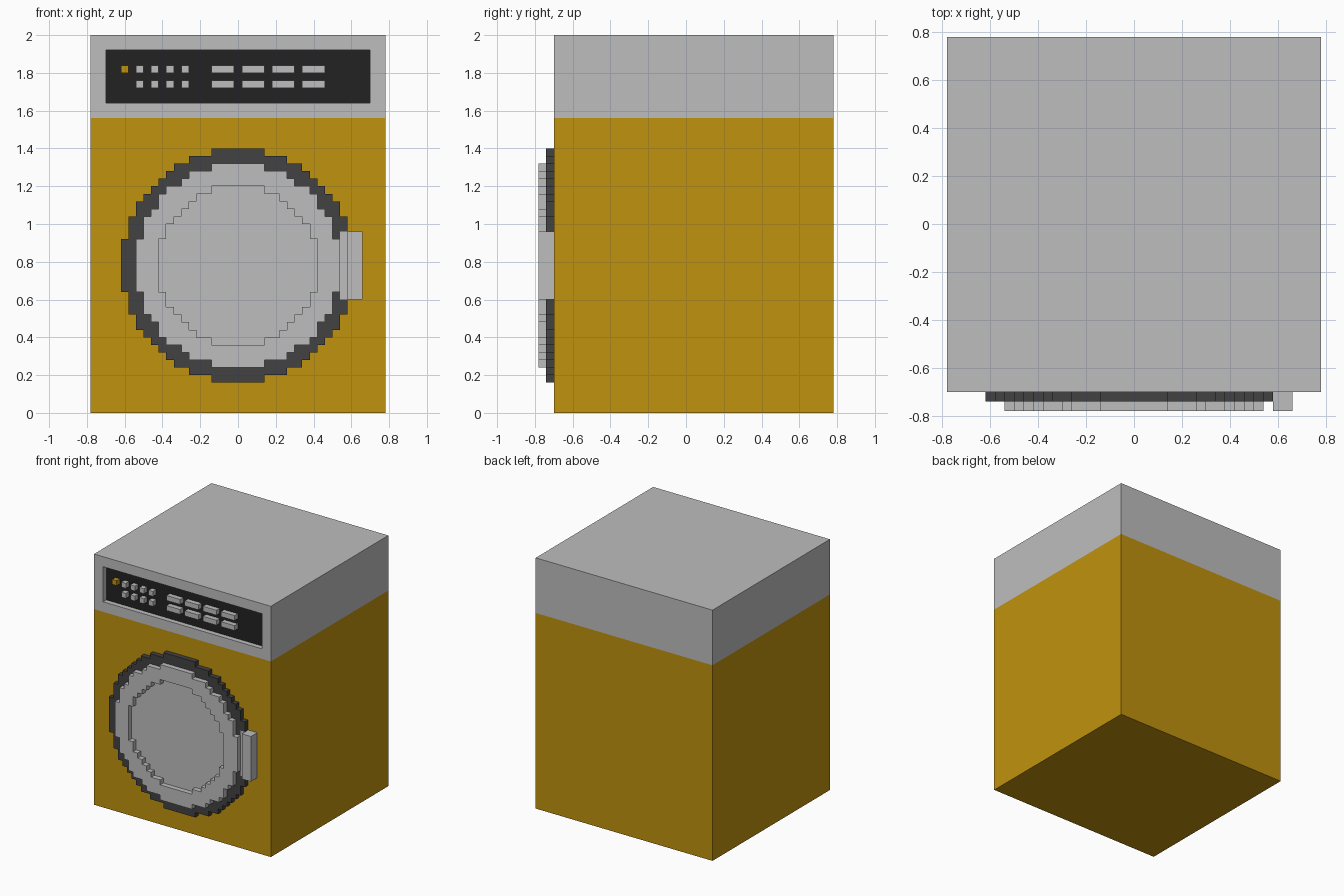
import bpy
import bmesh
from mathutils import Matrix, Vector

cube = bpy.data.objects.get("Cube")
if cube:
    bpy.data.objects.remove(cube, do_unlink=True)

U = 0.04            # block size
FRONT = -0.70       # front plane of the cabinet
DOOR_Z = 0.78       # door centre height


def material(name, rgb):
    m = bpy.data.materials.new(name)
    m.use_nodes = True
    m.diffuse_color = (*rgb, 1)
    bsdf = next(n for n in m.node_tree.nodes if n.type == 'BSDF_PRINCIPLED')
    bsdf.inputs["Base Color"].default_value = (*rgb, 1)
    bsdf.inputs["Roughness"].default_value = 0.8
    return m


yellow = material("mustard yellow", (0.527, 0.287, 0.0044))
grey = material("light grey", (0.515, 0.515, 0.515))
charcoal = material("charcoal", (0.054, 0.054, 0.054))
black = material("panel black", (0.016, 0.016, 0.016))


def finish(name, bm, *mats):
    mesh = bpy.data.meshes.new(name)
    bm.to_mesh(mesh)
    bm.free()
    for m in mats:
        mesh.materials.append(m)
    ob = bpy.data.objects.new(name, mesh)
    bpy.context.collection.objects.link(ob)
    return ob


def add_box(bm, x, y, z):
    """Box from (min, max) ranges on each axis."""
    size = [b - a for a, b in (x, y, z)]
    centre = Vector([(a + b) / 2 for a, b in (x, y, z)])
    bmesh.ops.create_cube(bm, size=1, matrix=Matrix.Translation(centre) @ Matrix.Diagonal((*size, 1)))


def box(name, x, y, z, mat):
    bm = bmesh.new()
    add_box(bm, x, y, z)
    return finish(name, bm, mat)


def block_disc(name, inner, outer, y0, y1, mat, skip=lambda i, j: False):
    """Stepped disc or ring of square blocks, radii in blocks, spanning y0 to y1."""
    bm = bmesh.new()
    n = int(outer)
    for i in range(-n, n + 1):
        for j in range(-n, n + 1):
            if inner ** 2 < i * i + j * j + 0.001 <= outer ** 2 and not skip(i, j):
                corners = ((-.5, -.5), (.5, -.5), (.5, .5), (-.5, .5))
                bm.faces.new([bm.verts.new(((i + a) * U, (y0 + y1) / 2, DOOR_Z + (j + b) * U))
                              for a, b in corners])
    bmesh.ops.remove_doubles(bm, verts=bm.verts, dist=0.001)
    ob = finish(name, bm, mat)
    mod = ob.modifiers.new("thickness", 'SOLIDIFY')
    mod.thickness = y1 - y0
    mod.offset = 0
    return ob


# Cabinet: yellow below, grey top housing, sunken control panel
bm = bmesh.new()
add_box(bm, (-0.78, 0.78), (FRONT, 0.78), (0, 2))
bmesh.ops.bisect_plane(bm, geom=bm.verts[:] + bm.edges[:] + bm.faces[:],
                       plane_co=(0, 0, 1.56), plane_no=(0, 0, 1))
bm.normal_update()
for f in bm.faces:
    f.material_index = 1 if f.calc_center_median().z > 1.56 else 0
panel = next(f for f in bm.faces if f.normal.y < -0.9 and f.calc_center_median().z > 1.56)
bmesh.ops.inset_individual(bm, faces=[panel], thickness=0.08, use_even_offset=True)
bmesh.ops.inset_individual(bm, faces=[panel], thickness=0, depth=-U)
panel.material_index = 2
finish("cabinet", bm, yellow, grey, black)

# Buttons sit in the panel, flush with the cabinet front
BUTTON_Y = (FRONT, FRONT + U)
box("power_button", (-0.62, -0.58), BUTTON_Y, (1.80, 1.84), yellow)
bm = bmesh.new()
for z in (1.72, 1.80):
    for k in range(4):
        x = -0.54 + 0.08 * k
        add_box(bm, (x, x + U), BUTTON_Y, (z, z + U))
        x = -0.14 + 0.16 * k
        add_box(bm, (x, x + 3 * U), BUTTON_Y, (z, z + U))
finish("control_buttons", bm, grey)

# Door: dark rim, raised frame and recessed centre
block_disc("door_rim", 13.5, 15.5, FRONT - U, FRONT, charcoal,
           skip=lambda i, j: i >= 14 and abs(j) <= 4)
block_disc("door_centre", 0, 13.5, FRONT - U, FRONT, grey)
block_disc("door_frame", 10.5, 13.5, FRONT - 2 * U, FRONT - U, grey)

# Latch plate and handle on the door's left side
box("latch_plate", (0.54, 0.58), (FRONT - U, FRONT), (0.60, 0.96), grey)
box("door_handle", (0.58, 0.66), (FRONT - 2 * U, FRONT), (0.60, 0.96), grey)
